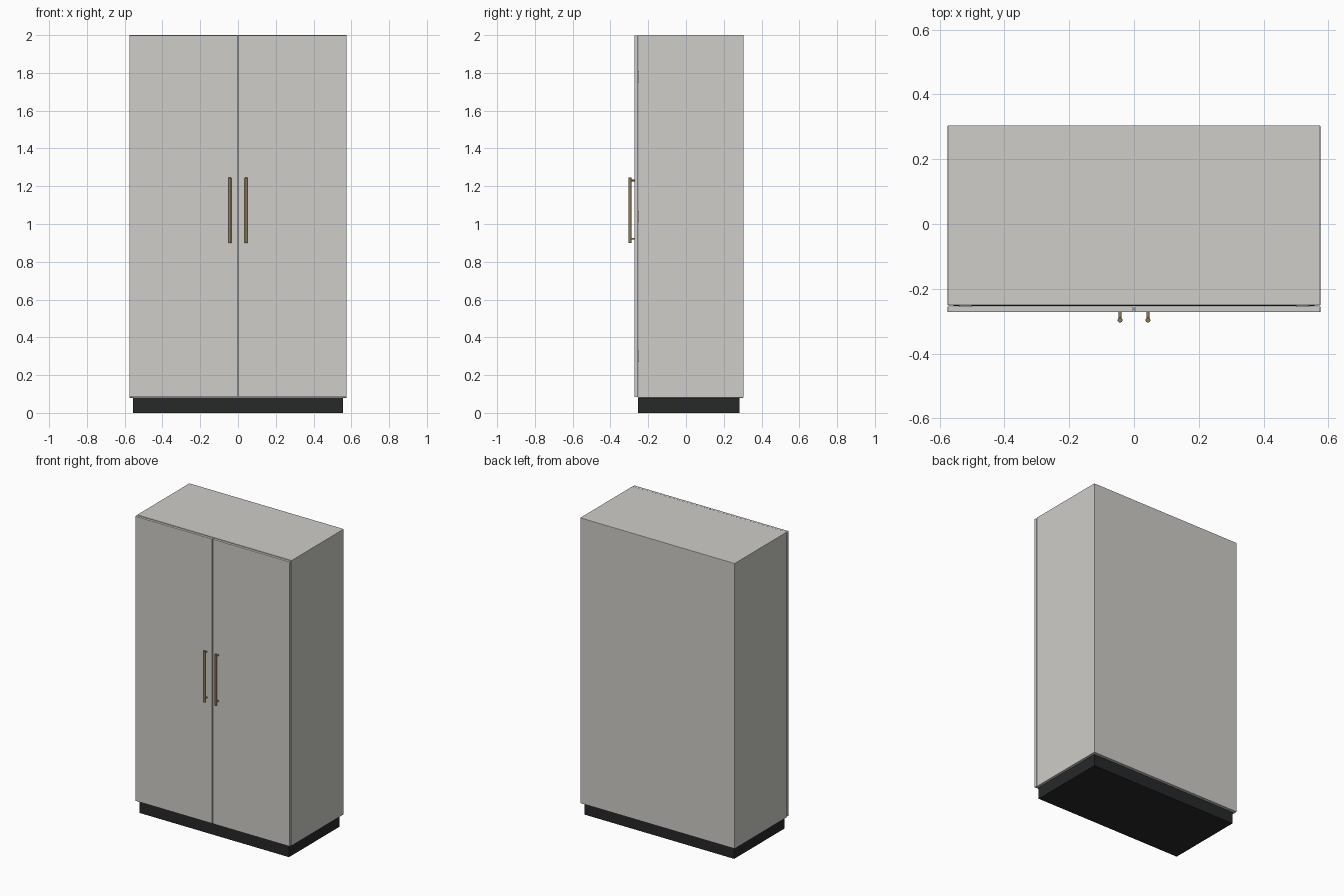
import bpy
from mathutils import Vector

if "Cube" in bpy.data.objects:
    bpy.data.objects.remove(bpy.data.objects["Cube"])


def material(name, rgb):
    m = bpy.data.materials.new(name)
    m.diffuse_color = (*rgb, 1)
    m.use_nodes = True
    m.node_tree.nodes["Principled BSDF"].inputs["Base Color"].default_value = m.diffuse_color
    return m


SHELL = material("warm_grey", (0.62, 0.61, 0.58))
DARK = material("plinth_black", (0.02, 0.021, 0.022))
BRASS = material("brass", (0.30, 0.21, 0.10))


def finish(ob, name, mat, bevel):
    ob.name = name
    ob.data.materials.append(mat)
    if bevel:
        mod = ob.modifiers.new("soft_edges", 'BEVEL')
        mod.width = bevel
        mod.segments = 2
        mod.limit_method = 'ANGLE'
    return ob


def box(name, lo, hi, mat, bevel=0.0):
    lo, hi = Vector(lo), Vector(hi)
    bpy.ops.mesh.primitive_cube_add(size=1, location=(lo + hi) / 2)
    ob = bpy.context.object
    ob.scale = hi - lo
    bpy.ops.object.transform_apply(location=False, rotation=False, scale=True)
    return finish(ob, name, mat, bevel)


def rod(name, a, b, radius, mat, bevel=0.0):
    a, b = Vector(a), Vector(b)
    d = b - a
    bpy.ops.mesh.primitive_cylinder_add(
        vertices=24, radius=radius, depth=d.length, location=(a + b) / 2,
        rotation=d.to_track_quat('Z', 'Y').to_euler())
    bpy.ops.object.shade_smooth_by_angle()
    return finish(bpy.context.object, name, mat, bevel)


# Body and recessed plinth
box("cabinet_body", (-0.575, -0.251, 0.08), (0.575, 0.304, 2.0), SHELL, 0.002)
box("plinth", (-0.557, -0.253, 0), (0.557, 0.283, 0.082), DARK)

# Doors with bar handles, mirrored left and right
for side, s in (("left", -1), ("right", 1)):
    x0, x1 = sorted((s * 0.002, s * 0.575))
    box(side + "_door", (x0, -0.272, 0.083), (x1, -0.254, 1.998), SHELL, 0.002)
    # Hinge spacers joining door to body
    for n, z in enumerate((0.3, 1.04, 1.78)):
        hx = s * 0.52
        box(f"{side}_hinge_{n}", (hx - 0.02, -0.256, z - 0.03),
            (hx + 0.02, -0.249, z + 0.03), SHELL)
    hx = s * 0.043
    rod(side + "_handle_bar", (hx, -0.2965, 0.9), (hx, -0.2965, 1.245),
        0.0075, BRASS, 0.001)
    for n, z in enumerate((0.922, 1.23)):
        rod(f"{side}_handle_post_{n}", (hx, -0.27, z), (hx, -0.2965, z),
            0.005, BRASS)
